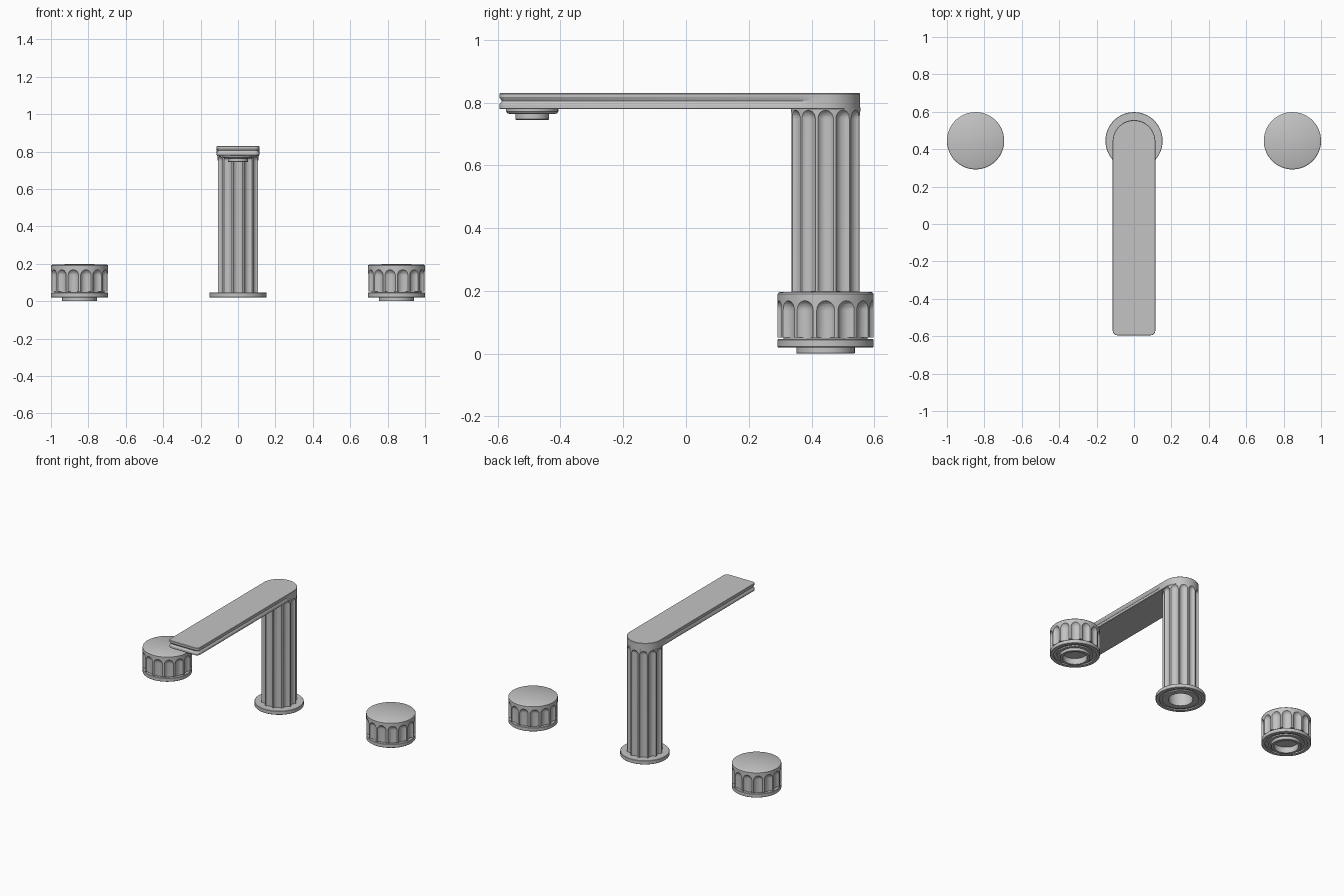
import bpy
import bmesh
from math import sin, cos, pi, sqrt

cube = bpy.data.objects.get("Cube")
if cube:
    bpy.data.objects.remove(cube, do_unlink=True)

GREY = (0.55, 0.55, 0.55, 1)
metal = bpy.data.materials.new("brushed_grey_metal")
metal.use_nodes = True
metal.diffuse_color = GREY
metal.node_tree.nodes["Principled BSDF"].inputs["Base Color"].default_value = GREY

BACK_Y = 0.445    # line on which the column and both knobs stand
KNOB_X = 0.847
FLANGE_R = 0.153


def finish(name, bm, location=(0, 0, 0)):
    bmesh.ops.remove_doubles(bm, verts=bm.verts, dist=1e-5)
    bmesh.ops.recalc_face_normals(bm, faces=bm.faces)
    mesh = bpy.data.meshes.new(name)
    bm.to_mesh(mesh)
    bm.free()
    mesh.materials.append(metal)
    obj = bpy.data.objects.new(name, mesh)
    obj.location = location
    bpy.context.collection.objects.link(obj)
    return obj


def smooth(obj):
    bpy.ops.object.select_all(action='DESELECT')
    obj.select_set(True)
    bpy.context.view_layer.objects.active = obj
    bpy.ops.object.shade_smooth_by_angle(angle=0.5)


def add_lathe(bm, profile, segments, cx=0, cy=0):
    """Revolve (radius, height) points about a vertical axis."""
    rings = []
    for r, z in profile:
        rings.append([bm.verts.new((cx + r * cos(2 * pi * i / segments),
                                    cy + r * sin(2 * pi * i / segments), z))
                      for i in range(segments)])
    for a, b in zip(rings, rings[1:]):
        for i in range(segments):
            j = (i + 1) % segments
            bm.faces.new((a[i], a[j], b[j], b[i]))


def lathe(name, profile, location, segments=96):
    bm = bmesh.new()
    add_lathe(bm, profile, segments)
    obj = finish(name, bm, location)
    smooth(obj)
    return obj


def flute(obj, count, radius, half_width, cut_radius, bottom, top):
    """Carve a ring of round-topped grooves into a turned body."""
    reach = sqrt(cut_radius ** 2 - half_width ** 2)
    centre = sqrt(radius ** 2 - half_width ** 2) + reach
    dome = top - half_width
    profile = [(0, bottom), (cut_radius, bottom)]
    profile += [(cut_radius * cos(k * pi / 16), dome + cut_radius * sin(k * pi / 16))
                for k in range(8)]
    profile.append((0, dome + cut_radius))
    bm = bmesh.new()
    for i in range(count):
        a = 2 * pi * i / count
        add_lathe(bm, profile, 40, centre * cos(a), centre * sin(a))
    cutter = finish("groove_cutter", bm, obj.location)
    cutter.hide_render = True
    mod = obj.modifiers.new("grooves", 'BOOLEAN')
    mod.operation = 'DIFFERENCE'
    mod.solver = 'EXACT'
    mod.object = cutter
    bpy.context.view_layer.update()
    evaluated = obj.evaluated_get(bpy.context.evaluated_depsgraph_get())
    carved = bpy.data.meshes.new_from_object(evaluated)
    obj.modifiers.clear()
    obj.data = carved
    bpy.data.objects.remove(cutter, do_unlink=True)
    smooth(obj)


# Flange section shared by the column and the knobs, with a ring under it
flange = [(0.075, 0.046), (FLANGE_R - 0.002, 0.046), (FLANGE_R, 0.044),
          (FLANGE_R, 0.022), (FLANGE_R - 0.002, 0.02), (0.13, 0.02),
          (0.13, 0.028), (0.112, 0.028), (0.112, 0.02)]

# Knobs: fluted cap on a recessed neck, flange and hollow stem
for side, x in (("left", KNOB_X), ("right", -KNOB_X)):
    spot = (x, BACK_Y, 0)
    cap = lathe(side + "_knob", [(0, 0.052), (FLANGE_R, 0.052), (FLANGE_R, 0.19),
                                 (0.15, 0.194), (0.146, 0.196), (0, 0.2)],
                spot, 112)
    flute(cap, 14, FLANGE_R, 0.0285, 0.035, 0.03, 0.167)
    lathe(side + "_knob_neck", [(0, 0.04), (0.134, 0.04), (0.134, 0.06), (0, 0.06)], spot)
    lathe(side + "_knob_base", flange + [(0.093, 0.02), (0.093, 0.002), (0.091, 0),
                                         (0.075, 0), (0.075, 0.046)], spot)

# Column: fluted post, open underneath, on its own flange
post_spot = (0, BACK_Y, 0)
post = lathe("column", [(0, 0.3), (0.077, 0.3), (0.077, 0.03), (0.111, 0.03),
                        (0.111, 0.785), (0, 0.785)], post_spot)
flute(post, 12, 0.111, 0.0245, 0.03, 0.02, 0.774)
lathe("column_base", flange + [(0.075, 0.02), (0.075, 0.046)], post_spot)

# Spout: flat bar, round at the back, with a shallow groove along its edge
HALF, FRONT, CORNER = 0.114, -0.595, 0.025


def spout_outline(inset, groove):
    r = HALF - inset
    pts = [(r * cos(pi * k / 32), 0.441 + r * sin(pi * k / 32)) for k in range(33)]
    left = [(-r, 0.4), (-(r - groove), 0.36)]
    rc = CORNER - inset
    for k in range(7):
        a = pi / 2 * k / 6
        left.append((-(HALF - CORNER + (rc - groove) * cos(a)),
                     FRONT + CORNER - (rc - groove) * sin(a)))
    return pts + left + [(-x, y) for x, y in reversed(left)]


bm = bmesh.new()
levels = [(0.779, 0.002, 0), (0.781, 0, 0), (0.793, 0, 0), (0.805, 0, 0.008),
          (0.817, 0, 0), (0.828, 0, 0), (0.83, 0.002, 0)]
rings = [[bm.verts.new((x, y, z)) for x, y in spout_outline(inset, groove)]
         for z, inset, groove in levels]
n = len(rings[0])
for a, b in zip(rings, rings[1:]):
    for i in range(n):
        j = (i + 1) % n
        bm.faces.new((a[i], a[j], b[j], b[i]))
bm.faces.new(rings[0])
bm.faces.new(rings[-1])
smooth(finish("spout", bm))

# Water outlet under the front of the spout
lathe("outlet", [(0, 0.785), (0.083, 0.785), (0.083, 0.771), (0.079, 0.766),
                 (0.07, 0.763), (0.054, 0.763), (0.054, 0.747), (0.052, 0.745),
                 (0.042, 0.745), (0.042, 0.752), (0, 0.752)], (0, -0.49, 0))
